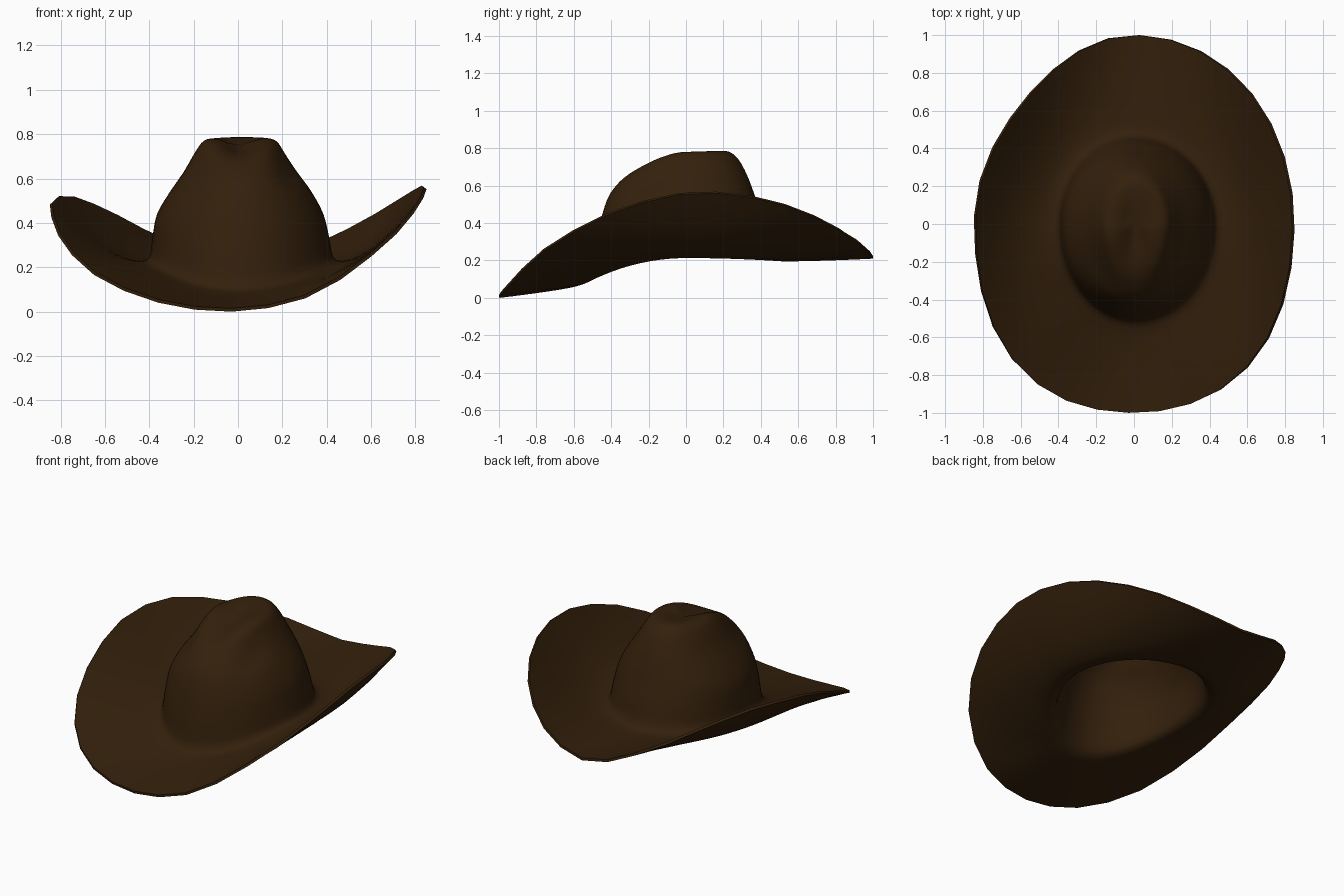
import bpy, bmesh, math

if "Cube" in bpy.data.objects:
    bpy.data.objects.remove(bpy.data.objects["Cube"])

SEG = 64          # points around the hat (brim edge shows half as many sides)
OFF = math.radians(-2)

# brim edge heights every 22.5 degrees, starting at +x and going to the back
EDGE = [.565, .54, .43, .295, .225, .32, .445, .522,
        .485, .34, .165, .048, .016, .085, .28, .465]
# how far the four diagonal quarters of the brim bulge beyond an ellipse
BULGE = [.007, -.053, .05, .04]

# crown rings: x left, x right, y front, y back, z front, z side, z back
CROWN = [
    (-.44, .47, -.56, .52, .085, .228, .21),
    (-.40, .43, -.51, .465, .12, .245, .235),
    (-.385, .41, -.488, .43, .26, .34, .36),
    (-.365, .385, -.46, .39, .40, .44, .48),
    (-.31, .335, -.42, .36, .53, .535, .57),
    (-.245, .27, -.37, .325, .605, .63, .66),
    (-.19, .21, -.315, .285, .655, .725, .735),
    (-.155, .178, -.265, .245, .687, .770, .775),
    (-.11, .135, -.19, .20, .718, .783, .79),
    (-.04, .07, -.07, .12, .755, .780, .79),
]


def catmull(a, b, c, d, t):
    return .5 * (2*b + (c-a)*t + (2*a-5*b+4*c-d)*t*t + (3*b-a-3*c+d)*t**3)


def edge_height(ang):
    f = (ang % (2*math.pi)) / (2*math.pi) * 16
    i = int(f)
    return catmull(*[EDGE[(i+k) % 16] for k in (-1, 0, 1, 2)], f - i)


def bump(x, y, cx, cy, sx, sy):
    return math.exp(-((x-cx)/sx)**2 - ((y-cy)/sy)**2)


def crown_point(r, ang):
    xl, xr, yf, yb, zf, zs, zb = r
    c, s = math.cos(ang), math.sin(ang)
    x = xr*c if c > 0 else -xl*c
    y = yb*s if s > 0 else -yf*s
    z = zs*c*c + (zb if s > 0 else zf)*s*s
    if z > .5:    # centre crease and the two side pinches
        k = min(1, (z-.5)/.12)
        z -= k*(.03*bump(x, y, .0, -.02, .07, .15)
                + .03*bump(x, y, .22, -.15, .06, .16)
                + .018*bump(x, y, -.18, -.22, .07, .13))
    return (x, y, z)


def angle(j):
    return OFF + 2*math.pi*j/SEG


rings = []


# brim, from the outer edge to the crown foot
def edge_point(j):
    a = angle(j)
    q = int((a % (2*math.pi)) / (math.pi/2)) % 4
    k = 1 + BULGE[q]*math.sin(2*a)**2
    return (.838*k*math.cos(a), k*math.sin(a), edge_height(a))


outer = []
for j in range(SEG):
    if j % 2:
        p, q = edge_point(j-1), edge_point(j+1)
        outer.append(tuple((u+v)/2 for u, v in zip(p, q)))
    else:
        outer.append(edge_point(j))
foot = [crown_point(CROWN[0], angle(j)) for j in range(SEG)]
N = 10
for i in range(N):
    s = 1 - i/N
    ring = []
    for o, f in zip(outer, foot):
        w = s**1.65 if o[2] > f[2] else s**.75
        ring.append((f[0]+(o[0]-f[0])*s, f[1]+(o[1]-f[1])*s, f[2]+(o[2]-f[2])*w))
    rings.append(ring)

# crown, smoothly lofted through its rings
n = len(CROWN)
for i in range(n - 1):
    near = [CROWN[max(0, min(n-1, i+k))] for k in (-1, 0, 1, 2)]
    for t in (0, 1/3, 2/3):
        r = [catmull(*v, t) for v in zip(*near)]
        rings.append([crown_point(r, angle(j)) for j in range(SEG)])
rings.append([crown_point(CROWN[-1], angle(j)) for j in range(SEG)])

bm = bmesh.new()
vs = [[bm.verts.new(p) for p in r] for r in rings]
for a, b in zip(vs, vs[1:]):
    for j in range(SEG):
        k = (j+1) % SEG
        bm.faces.new((a[j], a[k], b[k], b[j]))
last = rings[-1]
top = bm.verts.new((.01, .02, sum(p[2] for p in last)/SEG - .006))
for j in range(SEG):
    bm.faces.new((vs[-1][j], vs[-1][(j+1) % SEG], top))

mesh = bpy.data.meshes.new("hat")
bm.to_mesh(mesh)
bm.free()
hat = bpy.data.objects.new("hat", mesh)
bpy.context.collection.objects.link(hat)

# felt thickness, grown downward/inward
sol = hat.modifiers.new("felt", 'SOLIDIFY')
sol.thickness = .015
sol.offset = -1

mat = bpy.data.materials.new("dark brown felt")
mat.diffuse_color = (.034, .0145, .0035, 1)
mat.use_nodes = True
mat.node_tree.nodes["Principled BSDF"].inputs["Base Color"].default_value = mat.diffuse_color
mesh.materials.append(mat)

bpy.context.view_layer.objects.active = hat
hat.select_set(True)
bpy.ops.object.modifier_apply(modifier="felt")
bpy.ops.object.shade_smooth_by_angle(angle=math.radians(50))
